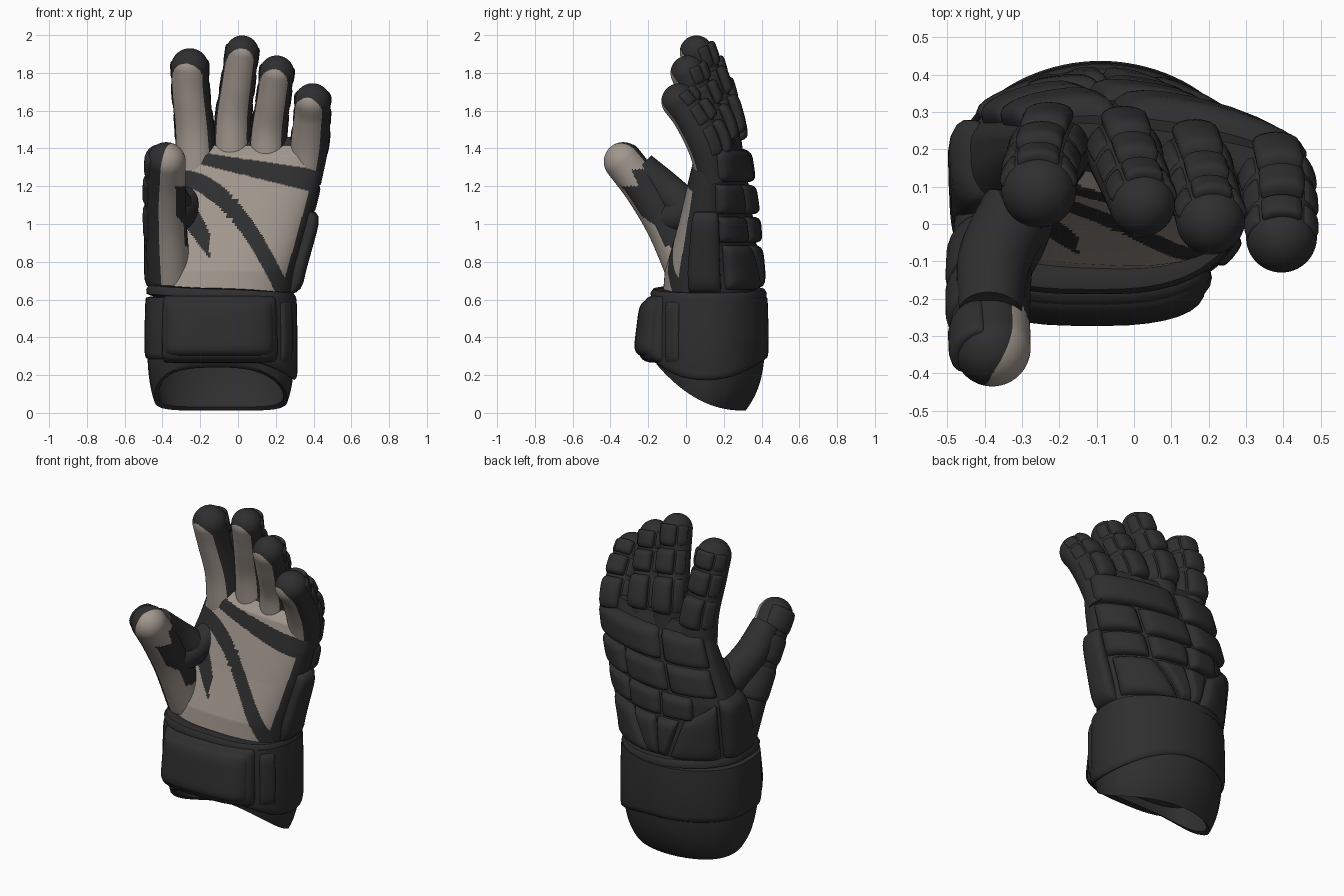
import bpy, bmesh
from math import sin, cos, pi, radians, copysign
from mathutils import Vector

if "Cube" in bpy.data.objects:
    bpy.data.objects.remove(bpy.data.objects["Cube"], do_unlink=True)


def material(name, rgb):
    m = bpy.data.materials.new(name)
    m.use_nodes = True
    m.diffuse_color = (*rgb, 1)
    bsdf = next(n for n in m.node_tree.nodes if n.type == "BSDF_PRINCIPLED")
    bsdf.inputs["Base Color"].default_value = (*rgb, 1)
    bsdf.inputs["Roughness"].default_value = 0.8
    return m


DARK = material("charcoal", (0.028, 0.028, 0.028))
TAUPE = material("taupe", (0.36, 0.31, 0.27))


def finish(name, bm):
    mesh = bpy.data.meshes.new(name)
    bm.to_mesh(mesh)
    bm.free()
    mesh.materials.append(DARK)
    mesh.materials.append(TAUPE)
    mesh.shade_smooth()
    mesh.set_sharp_from_angle(angle=radians(50))
    bpy.context.collection.objects.link(bpy.data.objects.new(name, mesh))


def skin(name, surf, steps, rows, rule=None):
    """Closed tube through rings surf(angle, row); rule picks taupe faces."""
    bm = bmesh.new()
    rings = [[bm.verts.new(surf(2 * pi * i / steps, v)) for i in range(steps)] for v in rows]
    for lo, hi in zip(rings, rings[1:]):
        for i in range(steps):
            j = (i + 1) % steps
            f = bm.faces.new((lo[i], lo[j], hi[j], hi[i]))
            if rule and rule(2 * pi * (i + 0.5) / steps, f.calc_center_median()):
                f.material_index = 1
    bm.faces.new(rings[0][::-1])
    bm.faces.new(rings[-1])
    finish(name, bm)


def pad(name, surf, corners, h, n=12):
    """Puffy panel over a quad of (degrees, row) corners lying on a surface."""
    c = [Vector(p) for p in corners]
    s = [sin(pi / 2 * (2 * i / n - 1)) for i in range(n + 1)]
    bm = bmesh.new()
    grid = []
    for v in s:
        row = []
        for u in s:
            p = c[0].lerp(c[1], (u + 1) / 2).lerp(c[3].lerp(c[2], (u + 1) / 2), (v + 1) / 2)
            puff = max(0, (1 - abs(u) ** 6) * (1 - abs(v) ** 6)) ** 0.4
            row.append(bm.verts.new(surf(radians(p.x), p.y, -0.02 + (h + 0.02) * puff)))
        grid.append(row)
    for lo, hi in zip(grid, grid[1:]):
        for i in range(n):
            bm.faces.new((lo[i], lo[i + 1], hi[i + 1], hi[i]))
    finish(name, bm)


def box(a0, a1, v0, v1):
    return [(a0, v0), (a1, v0), (a1, v1), (a0, v1)]


def oval(a, cx, cy, rx, ry, h=0, tilt=0):
    """Oval point: round back, flatter palm, fullest at the thumb; h pushes it out."""
    n = 1.95 if sin(a) > 0 else 2.5 if cos(a) > 0 else 3.3
    u = copysign(abs(cos(a)) ** (2 / n), cos(a))
    w = copysign(abs(sin(a)) ** (2 / n), sin(a))
    d = Vector((copysign(abs(u) ** (n - 1), u) / rx, copysign(abs(w) ** (n - 1), w) / ry))
    d.normalize()
    return cx + rx * u + h * d.x, cy + ry * w + tilt * u + h * d.y


# Hand body: height, left edge, right edge, palm, back, tilt
SECTIONS = [
    (0.55, -0.45, 0.28, -0.13, 0.385, 0),
    (0.75, -0.45, 0.31, -0.11, 0.38, -0.02),
    (1.0, -0.45, 0.38, -0.03, 0.355, -0.045),
    (1.2, -0.38, 0.43, 0.02, 0.325, -0.05),
    (1.36, -0.33, 0.46, 0.06, 0.295, -0.05),
    (1.46, -0.29, 0.43, 0.16, 0.25, -0.05)]


def body(a, z, h=0):
    k = 0
    while k < len(SECTIONS) - 2 and z > SECTIONS[k + 1][0]:
        k += 1
    p, q = SECTIONS[k], SECTIONS[k + 1]
    f = (z - p[0]) / (q[0] - p[0])
    _, x0, x1, y0, y1, tilt = [m + (n - m) * f for m, n in zip(p, q)]
    return Vector((*oval(a, (x0 + x1) / 2, (y0 + y1) / 2, (x1 - x0) / 2, (y1 - y0) / 2, h, tilt), z))


def above_gusset_edge(x, z):
    return z > 1.05 - 1.29 * (x + 0.33)


def palm_rule(a, p):
    x, z = p.x, p.z
    if sin(a) > -0.2 or x < -0.43 or x > 0.25 + 0.28 * (z - 0.72) or z > 1.41:
        return False
    d = x + 0.28
    knuckle_band = abs(z - 1.365 + 0.2 * d) < 0.028 + 0.05 * d
    cross_band = d > -0.05 and abs(z - 1.24 + 0.15 * d + 1.94 * d * d) < 0.045 + 0.09 * d
    gusset = above_gusset_edge(x, z) and x < -0.15 and z < 0.95 - 2.08 * (x + 0.15)
    behind_thumb = x < -0.34 and z > 0.95
    return not (knuckle_band or cross_band or gusset or behind_thumb)


skin("hand_body", body, 300, [0.55 + 0.91 * i / 170 for i in range(171)], palm_rule)

# Padded panels across the back of the hand
PAD_ROWS = [
    (1.22, 1.4, 0.05, [(12, 104), (107, 162)]),
    (1.05, 1.21, 0.045, [(12, 60), (62, 106), (108, 160)]),
    (0.9, 1.04, 0.04, [(14, 60), (62, 96), (98, 128)])]
for r, (z0, z1, h, columns) in enumerate(PAD_ROWS):
    for k, (a0, a1) in enumerate(columns):
        pad(f"back_pad_{r}_{k}", body, box(a0, a1, z0, z1), h)
pad("back_wedge_center_left", body, [(82, 0.66), (92, 0.66), (90, 0.89), (64, 0.89)], 0.04)
pad("back_wedge_center_right", body, [(93, 0.66), (100, 0.66), (114, 0.89), (92, 0.89)], 0.04)
pad("back_wedge_left", body, [(20, 0.65), (80, 0.65), (62, 0.89), (20, 0.89)], 0.042)
pad("back_wedge_right", body, [(102, 0.65), (155, 0.65), (155, 1.02), (118, 0.89)], 0.04)
pad("little_side_plate", body, box(-20, 15, 0.63, 1.07), 0.05)
pad("thumb_side_plate", body, box(158, 216, 0.65, 1.04), 0.048)


def tube(points, back):
    """Surface of a rounded finger; rows 0-1 follow the path, 1-2 the tip."""
    pts = [Vector(p) for p in points]
    pts = [2 * pts[0] - pts[1]] + pts + [2 * pts[-1] - pts[-2]]

    def at(t):
        s = min(max(t, 0), 1) * (len(pts) - 3)
        k = min(int(s), len(pts) - 4)
        f = s - k
        a, b, c, d = pts[k:k + 4]
        return (2 * b + (c - a) * f + (2 * a - 5 * b + 4 * c - d) * f * f
                + (3 * b - a - 3 * c + d) * f ** 3) / 2

    def surf(a, t, h=0):
        p = at(t)
        c, r = p.to_3d(), p.w
        base = max(min(t, 1), 0.02)
        tan = (at(base).to_3d() - at(base - 0.02).to_3d()).normalized()
        b = Vector(back)
        b = (b - tan * b.dot(tan)).normalized()
        r += h
        if t > 1:
            q = (min(t, 1.98) - 1) * pi / 2
            c, r = c + tan * r * sin(q), r * cos(q)
        return c + r * (cos(a) * b.cross(tan) + sin(a) * b)
    return surf


ROWS = [i / 50 for i in range(100)]

# Fingers: sideways turn of the palm patch, then x, y, z, radius along each path
FINGERS = {
    "index": (0.25, [(-0.22, 0.2, 1.3, 0.112), (-0.23, 0.18, 1.5, 0.103),
                     (-0.25, 0.13, 1.7, 0.1), (-0.255, 0.09, 1.83, 0.1)]),
    "middle": (0.1, [(-0.03, 0.2, 1.3, 0.102), (-0.025, 0.175, 1.55, 0.096),
                     (0, 0.11, 1.75, 0.09), (0.022, 0.055, 1.91, 0.088)]),
    "ring": (0.2, [(0.15, 0.17, 1.3, 0.1), (0.165, 0.14, 1.5, 0.095),
                   (0.19, 0.06, 1.68, 0.09), (0.205, 0.01, 1.8, 0.092)]),
    "little": (0.4, [(0.36, 0.15, 1.22, 0.08), (0.38, 0.105, 1.42, 0.1),
                     (0.393, 0.025, 1.57, 0.096), (0.395, -0.035, 1.65, 0.095)]),
}
for finger, (turn, path) in FINGERS.items():
    surf = tube(path, (0, 1, 0))
    top = path[-1][2] - 0.07
    skin(f"{finger}_finger", surf, 80, ROWS,
         lambda a, p: -sin(a + turn) > 0.56 + 55 * max(0, p.z - top) ** 2)
    for k, (v0, v1, h) in enumerate([(0.22, 0.5, 0.04), (0.52, 0.78, 0.036), (0.8, 1.2, 0.022)]):
        pad(f"{finger}_pad_{k}", surf, box(55, 125, v0, v1), h)
        for side, (a0, a1) in {"left": (8, 53), "right": (127, 172)}.items():
            pad(f"{finger}_{side}_pad_{k}", surf, box(a0, a1, v0, v1), 0.009)


# Thumb with its dark inner gusset, web and outer pads
def thumb_rule(a, p):
    side = 0.88 < p.z and p.y > -0.1 - 0.43 * (p.z - 0.85) and p.x > -0.37
    front = p.x > -0.33 and p.z < 1.2 and above_gusset_edge(p.x, p.z)
    return -sin(a) > 0.15 and (p.z > 1.29 or not (side or front))


thumb = tube([(-0.365, 0.02, 0.72, 0.115), (-0.38, -0.095, 0.98, 0.11),
              (-0.385, -0.215, 1.18, 0.107), (-0.38, -0.332, 1.33, 0.103)], (-0.85, 0.5, 0))
skin("thumb", thumb, 100, ROWS, thumb_rule)
for k, (v0, v1) in enumerate([(0.25, 0.52), (0.54, 0.8), (0.82, 1.3)]):
    pad(f"thumb_pad_{k}", thumb, box(35, 150, v0, v1), 0.014)
WEBS = {
    "thumb_web_upper": [(-0.385, -0.24, 1.3, 0.085), (-0.375, -0.1, 1.17, 0.098), (-0.32, 0.02, 1.06, 0.1)],
    "thumb_web_lower": [(-0.37, -0.13, 1.03, 0.085), (-0.32, -0.03, 1.05, 0.09), (-0.27, 0.1, 1.12, 0.08)],
}
for name, path in WEBS.items():
    skin(name, tube(path, (-1, 0, 0)), 32, ROWS)


# Cuff: padded wrist band above an open, slanted gauntlet flap
def cuff(a, z, h=0):
    return Vector((*oval(a, -0.09, 0.12, 0.388, 0.3, h), z))


def flap(a, t):
    inner = t > 1
    if inner:
        t = 2 - t
    f = t ** 4
    x, y = oval(a, -0.09, 0.12 - 0.04 * f, 0.392 - 0.04 * f, 0.3 - 0.065 * f, -0.028 if inner else 0)
    rim = 0.012 + 0.25 * (max(0, 0.31 - y) / 0.47) ** 2.2
    return Vector((x, y, 0.55 + (rim - 0.55) * t))


def band(a, v):
    # Lower edge sweeps down on the little-finger side
    z, h, sweep = v
    return cuff(a, z - 0.11 * sweep * max(0, cos(a)) ** 2, h)


skin("gauntlet_flap", flap, 96, [0.3 + 1.4 * (1 - i / 40) for i in range(41)])
skin("wrist_band", band, 96,
     [(0.3, -0.03, 1), (0.285, 0, 1), (0.295, 0.012, 1), (0.32, 0.016, 1), (0.45, 0.017, 0.4),
      (0.58, 0.013, 0), (0.61, 0.01, 0), (0.615, -0.01, 0)])
skin("cuff_top_trim", lambda a, v: cuff(a, v[0] - 0.02 * cos(a), v[1]), 96,
     [(0.6, -0.02), (0.61, 0.005), (0.635, 0.008), (0.655, -0.005), (0.66, -0.05), (0.645, -0.09)])


# Front closure strap, flaring at its lower edge, with raised centre and end tab
def strap(a, z, h):
    return cuff(a, z, h * (1.2 - 1.4 * (z - 0.27)))


pad("strap_border", strap, box(228, 314, 0.265, 0.62), 0.065, 20)
pad("strap_panel", strap, box(233, 309, 0.29, 0.605), 0.088, 20)
pad("strap_end_tab", cuff, box(317, 336, 0.25, 0.6), 0.03)
